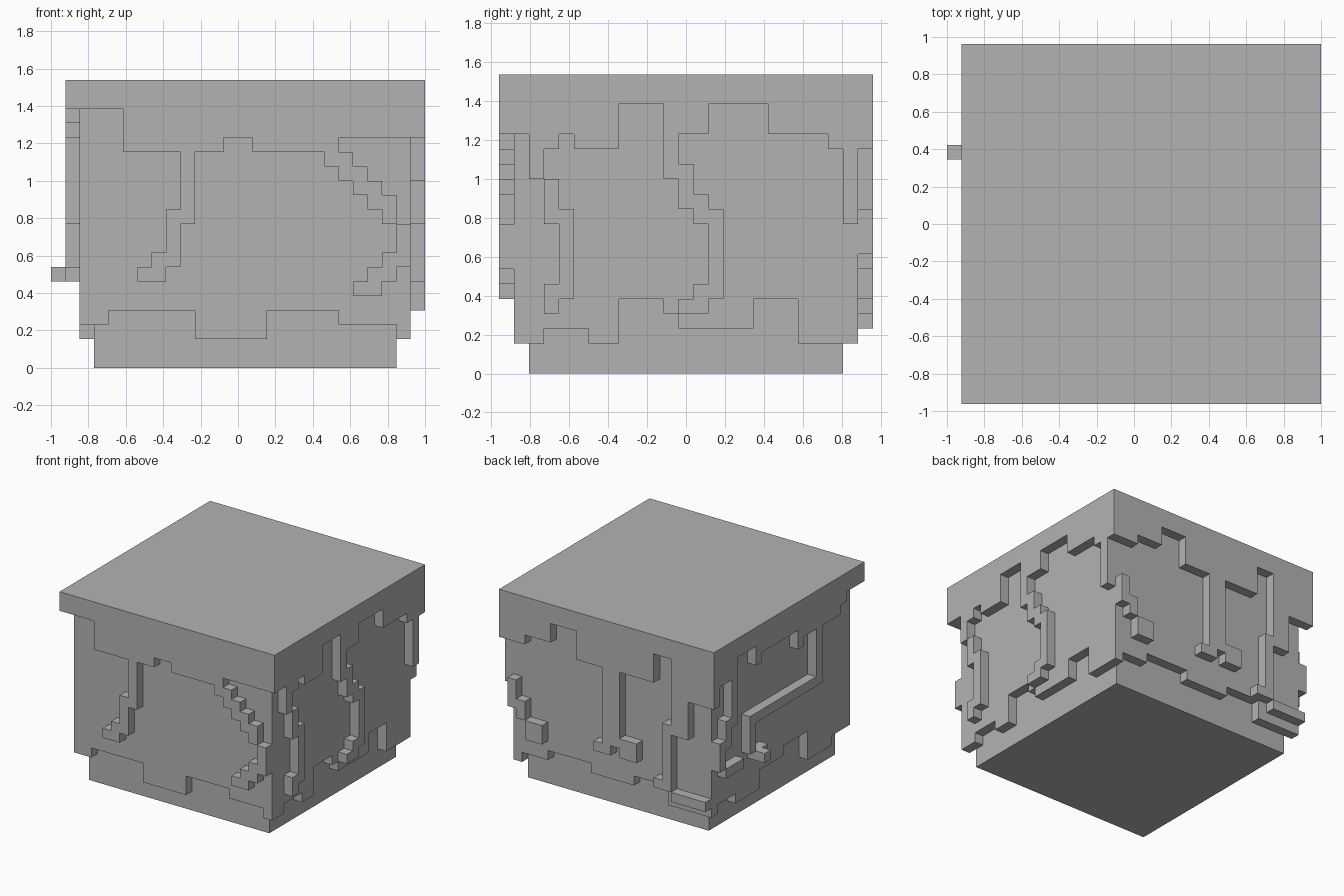
import bpy
import bmesh
from mathutils import Vector

default_cube = bpy.data.objects.get("Cube")
if default_cube:
    bpy.data.objects.remove(default_cube, do_unlink=True)

UNIT = 2 / 26      # edge of one block
WIDE = 25          # blocks across the outer coat
TOP = 20           # blocks in height
ORIGIN = Vector((-12 * UNIT, -12.5 * UNIT, 0))

grey = bpy.data.materials.new("plain grey")
grey.use_nodes = True
tone = (0.45, 0.45, 0.45, 1)
grey.diffuse_color = tone
grey.node_tree.nodes["Principled BSDF"].inputs["Base Color"].default_value = tone


def block(side, along, height, depth):
    """Grid cell on one side wall, at a depth below the outer coat."""
    far = WIDE - 1
    return {
        "front": (along, depth, height),
        "left": (far - depth, along, height),
        "back": (far - along, far - depth, height),
        "right": (depth, far - along, height),
    }[side]


def hanging(side, steps, depth):
    """Coat hanging from the top; each step is (end column, lower edge)."""
    cells, start = set(), depth
    for end, low in steps:
        for along in range(start, end):
            cells.update(block(side, along, z, depth) for z in range(low, TOP))
        start = end
    return cells


def runs(side, patches):
    """Rectangular pieces of a drip: start, end, bottom, top."""
    return {block(side, a, z, 0)
            for start, end, low, high in patches
            for a in range(start, end) for z in range(low, high)}


# Stepped lower edges of the outer coat
outer_edges = {
    "front": [(4, 18), (11, 15), (13, 16), (19, 15), (25, 16)],
    "left": [(2, 16), (3, 13), (4, 15), (5, 16), (8, 15), (11, 18), (12, 13),
             (14, 16), (18, 18), (22, 16), (23, 15), (24, 10), (25, 15)],
    "back": [(3, 15), (6, 16), (9, 18), (18, 15), (20, 18), (25, 14)],
    "right": [(1, 14), (3, 16), (4, 11), (7, 18), (8, 16), (14, 17),
              (15, 15), (17, 16), (18, 10), (21, 16), (22, 17), (25, 18)],
}

# Drips running down from the outer coat
drips = {
    "front": [(8, 9, 10, 15), (7, 8, 7, 11), (6, 7, 6, 8), (5, 6, 6, 7),
              (23, 24, 7, 10), (22, 23, 6, 8), (21, 22, 5, 7), (20, 21, 5, 6)]
             + [(18 + n, 20 + n, 14 - n, 15 - n) for n in range(4)]
             + [(22, 23, 10, 11)],
    "left": [(3, 4, 10, 13), (4, 5, 5, 11), (3, 4, 4, 6),
             (12, 13, 11, 14), (13, 14, 10, 12), (14, 15, 5, 11),
             (13, 14, 4, 6), (12, 13, 4, 5)],
    "back": [(1, 2, 8, 11), (2, 3, 7, 9), (3, 5, 5, 7),
             (12, 14, 8, 15), (12, 16, 7, 8), (11, 13, 6, 7), (14, 16, 6, 7),
             (20, 22, 10, 14), (19, 20, 4, 11), (18, 19, 4, 5), (20, 24, 3, 4)],
    "right": [(2, 3, 9, 12), (1, 2, 7, 10), (2, 5, 6, 7),
              (7, 18, 10, 11), (6, 7, 7, 11), (7, 9, 6, 7)],
}

# Stepped lower edges of the inner coat
inner_edges = {
    "front": [(3, 3), (9, 4), (14, 2), (19, 4), (24, 3)],
    "left": [(3, 2), (6, 3), (8, 2), (11, 5), (12, 4), (17, 3), (20, 5), (24, 2)],
    "back": [(5, 3), (10, 4), (15, 3), (19, 4), (24, 2)],
    "right": [(5, 3), (9, 2), (13, 4), (17, 5), (21, 2), (24, 3)],
}

core = {(x, y, z) for x in range(2, 23) for y in range(2, 23) for z in range(TOP)}
inner, outer = set(), set()
for side in outer_edges:
    inner |= hanging(side, inner_edges[side], 1)
    outer |= hanging(side, outer_edges[side], 0) | runs(side, drips[side])
outer.add((-1, 17, 6))   # lone nub standing out from a drip
solid = core | inner | outer


def build(name, cells):
    """Mesh of the exposed block faces, merged into large flat faces."""
    bm = bmesh.new()
    for cell in sorted(cells):
        for axis in range(3):
            for sign in (0, 1):
                near = list(cell)
                near[axis] += 2 * sign - 1
                if tuple(near) in solid:
                    continue
                u, v = (axis + 1) % 3, (axis + 2) % 3
                ring = []
                for du, dv in ((0, 0), (1, 0), (1, 1), (0, 1)):
                    corner = Vector(cell)
                    corner[axis] += sign
                    corner[u] += du
                    corner[v] += dv
                    ring.append(bm.verts.new(ORIGIN + corner * UNIT))
                bm.faces.new(ring if sign else ring[::-1])
    bmesh.ops.remove_doubles(bm, verts=bm.verts, dist=UNIT / 100)
    bmesh.ops.dissolve_limit(bm, angle_limit=0.01, verts=bm.verts, edges=bm.edges)
    mesh = bpy.data.meshes.new(name)
    bm.to_mesh(mesh)
    bm.free()
    mesh.materials.append(grey)
    obj = bpy.data.objects.new(name, mesh)
    bpy.context.collection.objects.link(obj)
    return obj


build("core", core)
build("inner_coat", inner)
build("outer_coat", outer)
